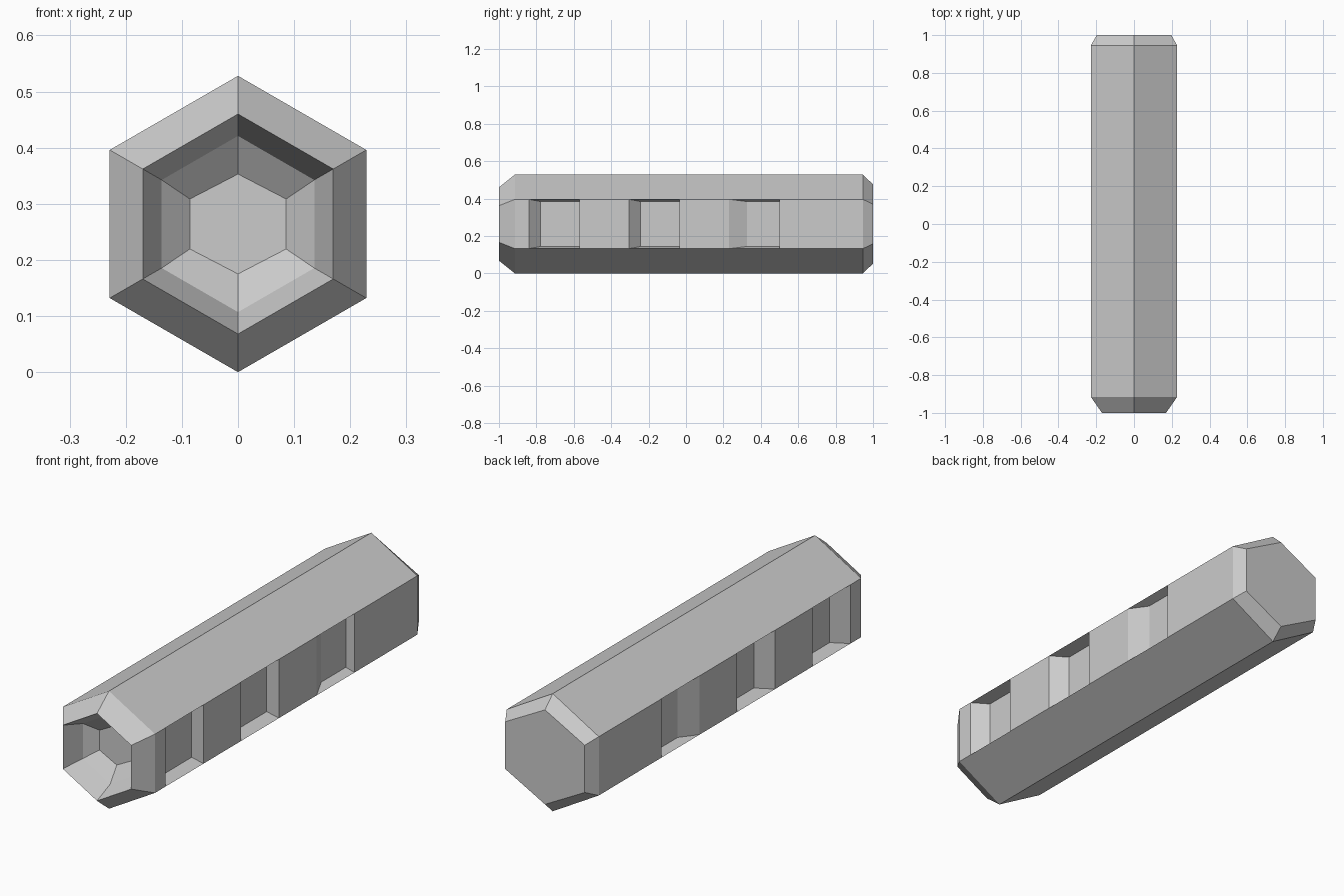
import bpy, bmesh, math

if "Cube" in bpy.data.objects:
    bpy.data.objects.remove(bpy.data.objects["Cube"])

ZC = 0.264   # height of the long axis


def ring(bm, y, rx, rz):
    # six-sided cross-section, points at top and bottom
    return [bm.verts.new((rx * math.sin(k * math.pi / 3), y,
                          ZC + rz * math.cos(k * math.pi / 3))) for k in range(6)]


# (y, x radius, z radius): end recess, front bevel, long body, back bevel
profile = [(-0.86, 0.099, 0.089), (-0.906, 0.157, 0.157), (-1.0, 0.196, 0.196),
           (-0.915, 0.264, 0.264), (0.945, 0.264, 0.264), (1.0, 0.228, 0.212)]
BODY = 3

bm = bmesh.new()
rings = [ring(bm, *p) for p in profile]
sides = []
for i, (a, b) in enumerate(zip(rings, rings[1:])):
    for k in range(6):
        n = (k + 1) % 6
        f = bm.faces.new((a[k], a[n], b[n], b[k]))
        if i == BODY and abs(f.calc_center_median().x) > 0.2:
            sides.append(f)
bm.faces.new(rings[0])
bm.faces.new(rings[-1])
bmesh.ops.recalc_face_normals(bm, faces=bm.faces[:])

# notches on both vertical sides: start, end, ramp length, depth
notches = [(-0.84, -0.57, 0.062, 0.06), (-0.305, -0.035, 0.062, 0.062),
           (0.23, 0.50, 0.095, 0.043)]


def side_faces():
    return [f for f in bm.faces if abs(f.normal.x) > 0.99
            and abs(f.calc_center_median().x) > 0.227]


for y0, y1, ramp, depth in notches:
    for y in (y0, y1):
        fs = side_faces()
        geom = fs + list({e for f in fs for e in f.edges}) + list({v for f in fs for v in f.verts})
        bmesh.ops.bisect_plane(bm, geom=geom, plane_co=(0, y, 0), plane_no=(0, 1, 0))
    bm.normal_update()
    pick = [f for f in side_faces() if y0 < f.calc_center_median().y < y1]
    for f in bmesh.ops.extrude_discrete_faces(bm, faces=pick)["faces"]:
        for v in f.verts:
            v.co.x -= math.copysign(depth, v.co.x)
            v.co.z -= math.copysign(0.012, v.co.z - ZC)
            if v.co.y < (y0 + y1) / 2:
                v.co.y += ramp
    bm.normal_update()

me = bpy.data.meshes.new("hexagonal_bar")
bm.to_mesh(me)
bm.free()
bpy.context.collection.objects.link(bpy.data.objects.new("hexagonal_bar", me))
